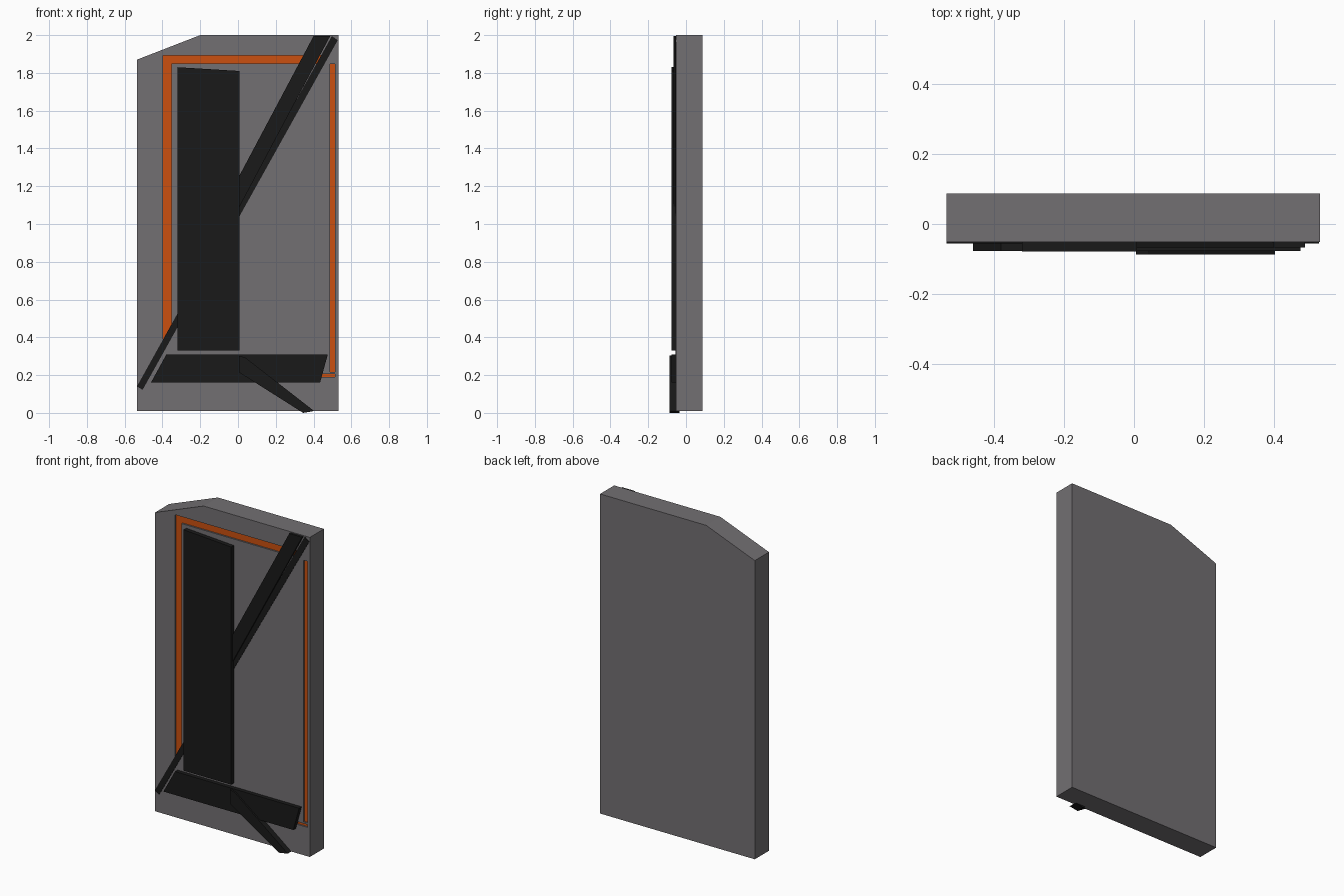
import bpy, bmesh

if "Cube" in bpy.data.objects:
    bpy.data.objects.remove(bpy.data.objects["Cube"])

def material(name, rgb):
    m = bpy.data.materials.new(name)
    m.diffuse_color = (*rgb, 1)
    m.use_nodes = True
    m.node_tree.nodes["Principled BSDF"].inputs["Base Color"].default_value = m.diffuse_color
    return m

GREY = material("panel_grey", (0.17, 0.16, 0.17))
BLACK = material("trim_black", (0.01, 0.01, 0.01))
ORANGE = material("inlay_orange", (0.6, 0.08, 0.005))

def plate(name, outline, y0, y1, mat=None):
    """Extrude an x-z outline from y0 to y1."""
    bm = bmesh.new()
    face = bm.faces.new([bm.verts.new((x, y0, z)) for x, z in outline])
    ext = bmesh.ops.extrude_face_region(bm, geom=[face])["geom"]
    bmesh.ops.translate(bm, vec=(0, y1 - y0, 0),
                        verts=[v for v in ext if isinstance(v, bmesh.types.BMVert)])
    bmesh.ops.recalc_face_normals(bm, faces=bm.faces)
    me = bpy.data.meshes.new(name)
    bm.to_mesh(me)
    bm.free()
    ob = bpy.data.objects.new(name, me)
    bpy.context.collection.objects.link(ob)
    if mat:
        me.materials.append(mat)
    return ob

def rect(x0, x1, z0, z1):
    return [(x0, z0), (x1, z0), (x1, z1), (x0, z1)]

FRONT, BACK = -0.052, 0.087

# Main slab with one clipped top corner
slab = plate("panel", [(-0.535, 0.01), (0.531, 0.01), (0.531, 2.0),
                       (-0.20, 2.0), (-0.535, 1.87)], FRONT, BACK, GREY)

# Orange inlays sunk into shallow slots
inlays = {
    "left_inlay": [(-0.398, 0.36), (-0.353, 0.44), (-0.353, 1.893), (-0.398, 1.893)],
    "top_inlay": rect(-0.353, 0.45, 1.85, 1.893),
    "right_inlay": rect(0.488, 0.514, 0.217, 1.846),
    "bottom_inlay": rect(-0.30, 0.514, 0.19, 0.207),
}
for name, outline in inlays.items():
    cutter = plate(name + "_cutter", outline, FRONT - 0.02, FRONT + 0.012)
    cutter.hide_render = True
    cutter.hide_viewport = True
    mod = slab.modifiers.new(name, "BOOLEAN")
    mod.operation = "DIFFERENCE"
    mod.solver = "EXACT"
    mod.object = cutter
    plate(name, outline, FRONT + 0.01, FRONT + 0.02, ORANGE)

# Black applied boards: outline and front face depth
boards = {
    "upright_board": ([(-0.32, 0.33), (0.008, 0.33), (0.008, 1.81), (-0.32, 1.83)], -0.078),
    "upper_brace": ([(-0.08, 0.69), (-0.08, 0.56), (0.488, 1.995), (0.40, 1.995)], -0.067),
    "long_thin_brace": ([(-0.535, 0.14), (-0.505, 0.122), (0.528, 1.973), (0.497, 1.995)], -0.055),
    "bottom_board": ([(-0.46, 0.162), (0.435, 0.162), (0.475, 0.308), (-0.38, 0.308)], -0.077),
}
# Upper brace keeps a constant slope down behind the upright
slope = (1.995 - 1.257) / (0.40 - 0.008)
boards["upper_brace"] = ([(-0.08, 1.995 - 0.48 * slope), (-0.08, 1.995 - 0.568 * slope),
                          (0.488, 1.995), (0.40, 1.995)], -0.067)
for name, (outline, y) in boards.items():
    plate(name, outline, y, FRONT + 0.005, BLACK)

# Lower foot brace, passing just below the slab
plate("foot_brace", [(0.005, 0.215), (0.005, 0.303), (0.04, 0.292),
                     (0.403, 0.01), (0.345, 0.0)], -0.087, -0.035, BLACK)
